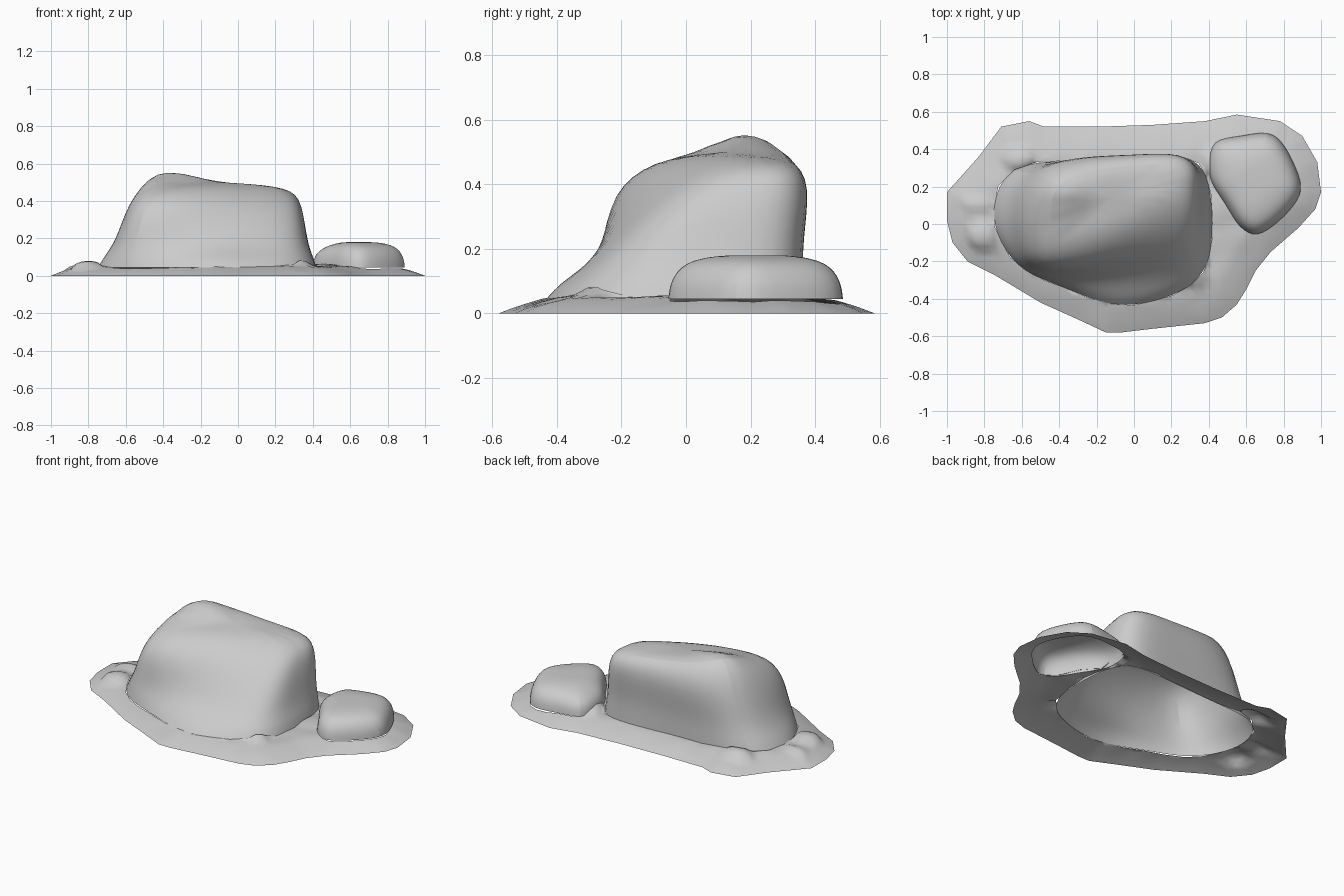
import bpy, bmesh, math
from mathutils import Vector, noise
from mathutils.geometry import delaunay_2d_cdt, intersect_point_line

if "Cube" in bpy.data.objects:
    bpy.data.objects.remove(bpy.data.objects["Cube"])


def finish(name, bm, levels=0):
    bmesh.ops.recalc_face_normals(bm, faces=bm.faces)
    if sum(f.normal.z * f.calc_area() for f in bm.faces) < 0:
        bmesh.ops.reverse_faces(bm, faces=bm.faces)
    me = bpy.data.meshes.new(name)
    bm.to_mesh(me)
    bm.free()
    ob = bpy.data.objects.new(name, me)
    bpy.context.collection.objects.link(ob)
    bpy.ops.object.select_all(action='DESELECT')
    ob.select_set(True)
    bpy.context.view_layer.objects.active = ob
    if levels:
        mod = ob.modifiers.new("round", 'SUBSURF')
        mod.levels = mod.render_levels = levels
    bpy.ops.object.shade_smooth_by_angle(angle=math.radians(50))
    return ob


def loft(name, rings, levels=2):
    """Open-bottomed shell through rings of points, closed with a fan on top."""
    bm = bmesh.new()
    rows = [[bm.verts.new(p) for p in r] for r in rings]
    n = len(rows[0])
    for a, b in zip(rows, rows[1:]):
        for i in range(n):
            j = (i + 1) % n
            bm.faces.new((a[i], a[j], b[j], b[i]))
    cap = bm.faces.new(rows[-1])
    bmesh.ops.poke(bm, faces=[cap])
    return finish(name, bm, levels)


def scaled(poly, s, z):
    c = sum((Vector(p) for p in poly), Vector((0, 0))) / len(poly)
    pts = [c + (Vector(p) - c) * s for p in poly]
    return [(p.x, p.y, z) for p in pts]


def rounded(poly):
    """The outline that subdivision gives a loft's open edge."""
    out, n = [], len(poly)
    for i in range(n):
        a, b, c = (Vector(poly[(i + k) % n]) for k in (-1, 0, 1))
        out += [(a + b * 4 + c) / 6, (b + c) / 2]
    return out


def inside(p, poly):
    hit = False
    for a, b in zip(poly, poly[1:] + poly[:1]):
        if (a[1] > p[1]) != (b[1] > p[1]):
            if p[0] < (b[0] - a[0]) * (p[1] - a[1]) / (b[1] - a[1]) + a[0]:
                hit = not hit
    return hit


def edge_distance(p, poly):
    best = 9
    for a, b in zip(poly, poly[1:] + poly[:1]):
        q, t = intersect_point_line(p, Vector(a), Vector(b))
        q = Vector(a).lerp(Vector(b), min(1, max(0, t)))
        best = min(best, (Vector(p) - q).length)
    return best


# Large rock: rings run left, front, right, back
base = [(-.77, .08), (-.72, -.10), (-.60, -.26), (-.36, -.34), (-.12, -.45), (.10, -.42), (.32, -.34),
        (.42, -.18), (.42, .06), (.40, .27), (.29, .38), (0, .355), (-.35, .335), (-.68, .33)]
low = [(-.66, .08, .19), (-.64, -.1, .19), (-.57, -.25, .19), (-.33, -.265, .19), (-.1, -.275, .17),
       (.1, -.27, .165), (.28, -.24, .17), (.36, -.12, .17), (.37, .08, .18), (.37, .28, .2),
       (.27, .37, .22), (0, .355, .22), (-.34, .34, .2), (-.60, .30, .2)]
high = [(-.60, .08, .38), (-.59, -.08, .38), (-.53, -.245, .37), (-.3, -.235, .38), (-.08, -.17, .38),
        (.10, -.11, .38), (.27, -.04, .38), (.33, .04, .38), (.34, .17, .39), (.35, .30, .40),
        (.26, .40, .40), (0, .38, .40), (-.33, .38, .41), (-.53, .29, .42)]
crest = [(-.47, .1, .56), (-.46, 0, .51), (-.44, -.12, .47), (-.27, -.09, .48), (-.07, -.03, .48),
         (.1, .06, .48), (.21, .13, .48), (.26, .18, .48), (.28, .23, .475), (.28, .29, .475),
         (.21, .34, .475), (0, .33, .495), (-.3, .29, .54), (-.44, .21, .60)]
apron = [Vector((x, y, .05)).lerp(Vector(q), .3) for (x, y), q in zip(base, low)]
for p in apron:
    p.z = .10
loft("large_rock", [[(x, y, .045) for x, y in base], apron, low, high, crest])

# Small rock
small = [(.40, .32), (.41, .22), (.50, .10), (.55, 0), (.63, -.06), (.70, -.04), (.80, .04), (.90, .16),
         (.88, .26), (.81, .41), (.73, .50), (.56, .46), (.42, .45)]
loft("small_rock", [scaled(small, 1.02, .045), scaled(small, 1, .10),
                    [(x, y, .16 - .015 * (x < .5)) for x, y, z in scaled(small, .84, 0)],
                    scaled(small, .45, .18)])

# Ground skirt: thin sheet with openings under both rocks
outline = [(-1, .17), (-.83, .36), (-.71, .52), (-.56, .55), (-.48, .52), (-.2, .52), (.1, .53), (.38, .55),
           (.55, .585), (.78, .55), (.90, .47), (.98, .33), (1, .17), (.97, .08), (.88, -.02), (.73, -.15),
           (.65, -.25), (.60, -.35), (.55, -.43), (.47, -.50), (.38, -.53), (.1, -.56), (-.07, -.58),
           (-.15, -.58), (-.3, -.51), (-.5, -.42), (-.75, -.27), (-.89, -.20), (-.97, -.1), (-1, .02)]
# Half-buried stones raised in the sheet: centre, radii, height
stones = [(-.80, -.06, .10, .09, .08), (-.82, .10, .11, .06, .065), (.33, -.28, .08, .07, .085),
          (-.60, .34, .11, .08, .085), (.46, .08, .13, .15, .065), (.42, .32, .06, .09, .09)]
holes = [rounded(base), rounded(small)]
points, edges = [], []
for loop in [outline] + holes:
    s = len(points)
    points += [Vector(p) for p in loop]
    edges += [(s + i, s + (i + 1) % len(loop)) for i in range(len(loop))]
for i in range(-34, 35):
    for j in range(-20, 21):
        p = Vector((i * .03, j * .03))
        if inside(p, outline) and edge_distance(p, outline) > .015 and not any(inside(p, h) for h in holes):
            points.append(p)
verts, _, faces, *_ = delaunay_2d_cdt(points, edges, [], 0, 1e-5)
bm = bmesh.new()
vs = []
for p in verts:
    t = min(1, edge_distance(p, outline) / .16)
    z = .05 * t * (1.4 - .4 * t) + .008 * t * noise.noise(Vector((p.x * 7, p.y * 7, 0)))
    for x, y, rx, ry, h in stones:
        r = ((p.x - x) / rx) ** 2 + ((p.y - y) / ry) ** 2
        if r < 1:
            z = max(z, h * (1 - r) ** .35)
    vs.append(bm.verts.new((p.x, p.y, max(0, z))))
for f in faces:
    c = sum((verts[i] for i in f), Vector((0, 0))) / len(f)
    if inside(c, outline) and not any(inside(c, h) for h in holes):
        bm.faces.new([vs[i] for i in f])
loose = [v for v in bm.verts if not v.link_faces]
bmesh.ops.delete(bm, geom=loose, context='VERTS')
finish("ground_skirt", bm)
